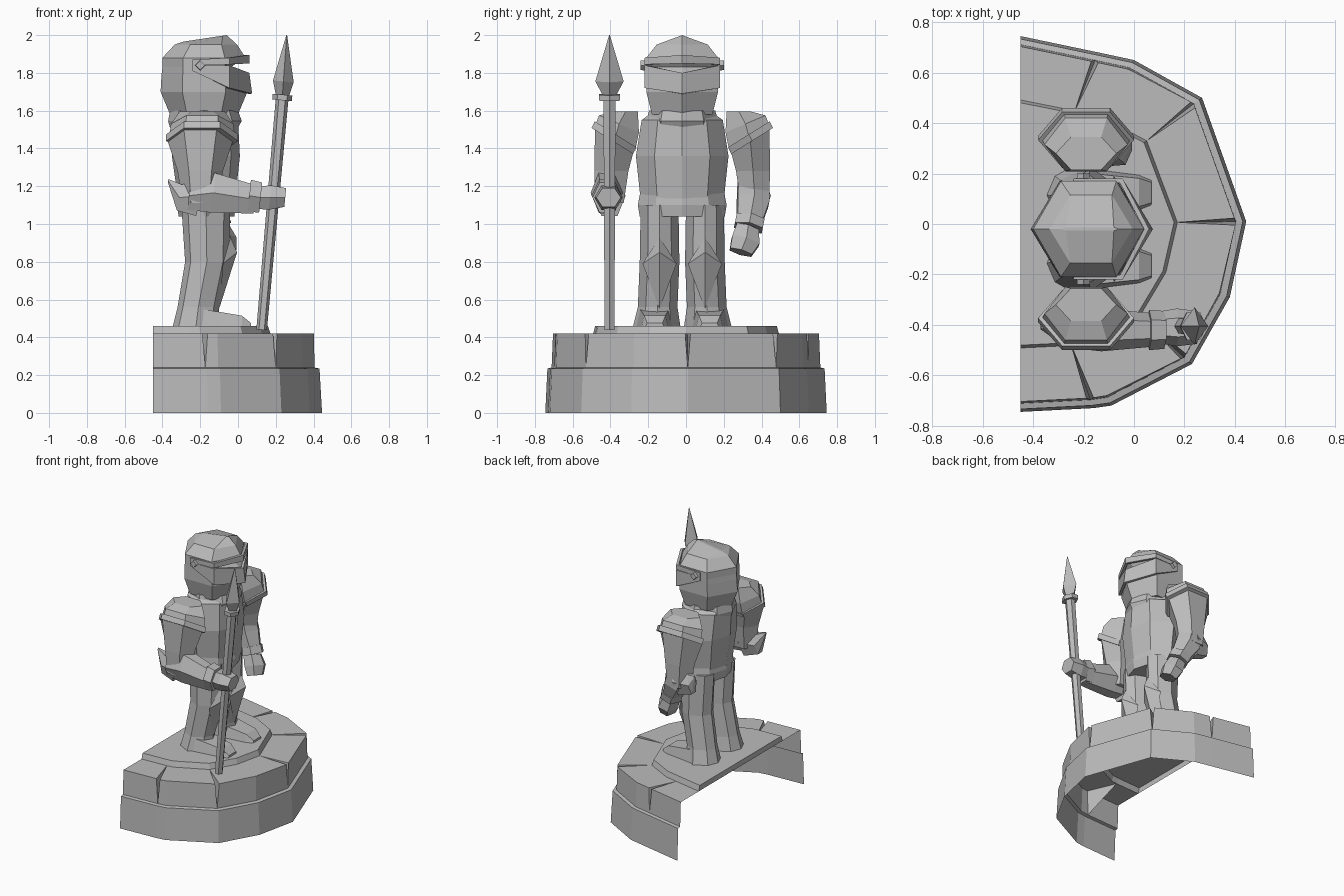
import bpy, bmesh, math
from mathutils import Vector

cube = bpy.data.objects.get("Cube")
if cube:
    bpy.data.objects.remove(cube, do_unlink=True)

stone = bpy.data.materials.new("grey_stone")
stone.use_nodes = True
GREY = (0.5, 0.5, 0.5, 1)
stone.diffuse_color = GREY
stone.node_tree.nodes["Principled BSDF"].inputs["Base Color"].default_value = GREY
MID = -0.02          # figure's centre line in y


def build(name, verts, faces):
    bm = bmesh.new()
    vs = [bm.verts.new(v) for v in verts]
    for f in faces:
        bm.faces.new([vs[i] for i in f])
    bmesh.ops.recalc_face_normals(bm, faces=bm.faces)
    me = bpy.data.meshes.new(name)
    bm.to_mesh(me)
    bm.free()
    me.materials.append(stone)
    ob = bpy.data.objects.new(name, me)
    bpy.context.collection.objects.link(ob)
    return ob


def loft(name, rings, closed=True, first=True, last=True):
    n, verts, faces = len(rings[0]), sum(rings, []), []
    for r in range(len(rings) - 1):
        for i in range(n if closed else n - 1):
            a, b = r * n + i, r * n + (i + 1) % n
            faces.append((a, b, b + n, a + n))
    if first:
        faces.append(tuple(range(n))[::-1])
    if last:
        faces.append(tuple(range(len(verts) - n, len(verts))))
    return build(name, verts, faces)


def hexagon(center, axis, ru, rv, sides=6):
    """Polygon around an axis: ru along x (or y for sideways axes), rv across."""
    c, a = Vector(center), Vector(axis).normalized()
    ref = Vector((0, 1, 0)) if abs(a.x) > 0.7 else Vector((1, 0, 0))
    u = (ref - a * ref.dot(a)).normalized()
    v = a.cross(u)
    angles = [math.tau * i / sides for i in range(sides)]
    k = 1 / math.sin(math.pi / 3) if sides == 6 else 1
    return [c + u * ru * math.cos(t) + v * rv * k * math.sin(t) for t in angles]


def tube(name, stations, axis, sides=6):
    return loft(name, [hexagon(s[:3], axis, s[3], s[4], sides) for s in stations])


def section(z, front, back, w, cy=MID):
    """Eight sided body section with a ridge at front and back."""
    d, m = (front - back) * 0.13, (front + back) / 2
    half = [(front, 0), (front - d, 0.6 * w), (m, w), (back + d, 0.6 * w), (back, 0)]
    pts = half + [(x, -y) for x, y in half[3:0:-1]]
    return [Vector((x, cy + y, z)) for x, y in pts]


# Plinth: concentric half-round tiers, open at the back and below
OUTLINE = [(-.45, -.745), (-.16, -.73), (-.09, -.72), (.23, -.555), (.38, -.29),
           (.445, .01), (.27, .5), (0, .65), (-.14, .68), (-.45, .745)]
CRACKED = (1, 3, 5, 6, 8)


def tier(kx, ky, z):
    return [Vector((-.45 + (x + .45) * kx, y * ky, z)) for x, y in OUTLINE]


low, top, inner = tier(.955, .955, .24), tier(.95, .945, .42), tier(.695, .66, .42)
loft("plinth_lower", [tier(1, 1, 0), tier(.985, .985, .235), low], False, False, False)
loft("plinth_step", [inner, tier(.68, .645, .46)], True, False, True)

# Middle tier is a ring with wedge cracks that narrow towards the bottom
verts, faces, before = low + inner, [], None
n = len(low)
for i, p in enumerate(top):
    new = len(verts)
    if i in CRACKED:
        t = (top[i + 1] - top[i - 1]).normalized() * 0.014
        verts += [p - t, p + t]
        faces += [(i, n + i, new), (i, new + 1, n + i)]
    else:
        verts.append(p)
    if i:
        faces += [(i - 1, i, new, before), (before, new, n + i, n + i - 1)]
    before = len(verts) - 1
build("plinth_middle", verts, faces)

# Torso, flared skirt and collar
loft("torso", [section(1.08, -.02, -.31, .215), section(1.36, .01, -.35, .245),
               section(1.55, 0, -.36, .215), section(1.59, -.04, -.33, .16)])
loft("skirt", [section(1.04, -.02, -.315, .225), section(1.1, -.01, -.32, .235),
               section(1.18, -.02, -.31, .22)])
loft("collar", [section(1.51, 0, -.36, .18), section(1.545, .02, -.37, .19),
                section(1.6, 0, -.36, .175)])

# Helmet: hexagonal, recessed behind the eye slit, with a ridged crown
rings = [hexagon((x, MID, z), (0, 0, 1), rx, ry) for x, z, rx, ry in
         [(-.18, 1.58, .18, .16), (-.18, 1.7, .23, .19), (-.18, 1.79, .225, .19),
          (-.18, 1.83, .22, .19), (-.18, 1.88, .22, .19), (-.17, 1.95, .165, .135)]]
rings[3][0].x = -.04
crown = [Vector((x, MID + (p.y - MID) * .05, 2 + (x + .06) * .15)) for x, p in
         zip((-.06, -.08, -.27, -.29, -.27, -.08), rings[-1])]
loft("helmet", rings + [crown])

# Visor: brim and face plate with a tapering eye slit between them
COLS = [(-.24, -.2), (-.045, -.2), (.06, 0), (-.045, .2), (-.24, .2)]


def visor_plate(name, lows, highs, push):
    rows = [[Vector((x + push * (i == 2) * (r == 0), MID + y, zs[min(i, 4 - i)]))
             for i, (x, y) in enumerate(COLS)] for r, zs in enumerate((lows, highs))]
    ob = loft(name, rows, False, False, False)
    mod = ob.modifiers.new("thickness", "SOLIDIFY")
    mod.thickness = 0.02
    mod.offset = -1


visor_plate("visor_face", (1.81, 1.72, 1.69), (1.84, 1.84, 1.8), .015)
visor_plate("visor_brim", (1.84, 1.845, 1.85), (1.87, 1.88, 1.895), 0)

for s, side in ((1, "free"), (-1, "spear")):
    def at(x, d, z, *radii):
        return (x, MID + s * d, z) + radii

    # Visor bolt
    tube(side + "_visor_bolt", [at(-.2, .17, 1.84, .03, .03), at(-.2, .22, 1.84, .025, .025)],
         (0, s, 0), 4)

    # Leg, pointed knee guard and boot
    cy = MID + s * .12
    loft(side + "_leg", [section(.46, -.1, -.345, .125, cy + s * .015),
                         section(.56, -.1, -.32, .105, cy + s * .01),
                         section(.8, -.05, -.28, .105, cy),
                         section(1.1, -.04, -.3, .1, cy)])
    build(side + "_knee_guard",
          [(-.04, cy, .93), (-.08, cy - .09, .79), (-.1, cy, .55), (-.08, cy + .09, .79),
           (-.005, cy, .85)],
          [(i, (i + 1) % 4, 4) for i in range(4)] + [(3, 2, 1, 0)])
    loft(side + "_boot", [[Vector((x, cy + s * .025 + y * w, z)) for y, z in
                           ((-1, .455), (1, .455), (.8, h), (-.8, h))]
                          for x, w, h in ((-.2, .1, .55), (-.1, .085, .535),
                                          (.02, .07, .515), (.07, .05, .475))])

    # Shoulder dome reaching the torso, its tilted band and the upper arm
    tilt, up = Vector((0, -s * .53, .85)), Vector((0, 0, 1))
    loft(side + "_shoulder", [hexagon(at(-.19, .355, 1.455), tilt, .175, .125),
                              hexagon(at(-.19, .335, 1.53), tilt + up * .4, .165, .115),
                              hexagon(at(-.19, .3, 1.595), up, .12, .065)])
    tube(side + "_shoulder_band", [at(-.19, .37, 1.44, .19, .13),
                                   at(-.19, .353, 1.475, .19, .13)], tilt)
    loft(side + "_upper_arm", [hexagon(at(-.2, .36, 1.445), -tilt, .175, .12),
                               hexagon(at(-.2, .375, 1.28), -up, .12, .09),
                               hexagon(at(-.2, .385, 1.11), -up, .095, .075)])

    if s > 0:
        # Hanging forearm, bent a little forward
        bend, curl = (.4, -.2, -1), (.3, -.3, -1)
        tube("free_forearm", [at(-.21, .375, 1.24, .1, .08), at(-.18, .375, 1.12, .1, .085),
                              at(-.11, .35, .98, .065, .06)], bend)
        tube("free_cuff", [at(-.13, .36, 1.03, .08, .075),
                           at(-.11, .35, .98, .08, .075)], bend)
        tube("free_hand", [at(-.11, .345, .98, .065, .06), at(-.08, .335, .91, .075, .075),
                           at(-.06, .31, .85, .055, .06)], curl)
    else:
        # Forearm reaching forward to the spear
        reach = (1, 0, -.1)
        tube("spear_forearm", [at(-.26, .395, 1.15, .075, .075), at(-.13, .4, 1.165, .085, .105),
                               at(.09, .4, 1.13, .065, .075)], reach)
        tube("spear_cuff", [at(.06, .4, 1.15, .08, .085),
                            at(.12, .4, 1.14, .075, .08)], reach)
        tube("spear_hand", [at(.11, .39, 1.14, .065, .06), at(.17, .39, 1.14, .075, .065),
                            at(.25, .39, 1.14, .065, .05)], reach)

    # Elbow guard spike
    tip = at(-.37, .39, 1.23) if s < 0 else at(-.33, .39, 1.19)
    tube(side + "_elbow_guard", [at(-.2, .385, 1.15, .085, .11), at(-.31, .39, 1.14, .05, .07),
                                 tip + (.008, .008)], (-1, 0, .2))

# Spear leaning forward
LEAN = (.09, 0, 1)
SY = -.405
tube("spear_shaft", [(.125, SY, .44, .028, .026), (.235, SY, 1.68, .034, .032)], LEAN)
tube("spear_ring", [(.233, SY, 1.655, .052, .055), (.236, SY, 1.685, .052, .055)], LEAN)
tube("spear_point", [(.235, SY, 1.68, .035, .035), (.24, SY, 1.755, .055, .075),
                     (.258, SY, 2, .002, .002)], LEAN, 4)
